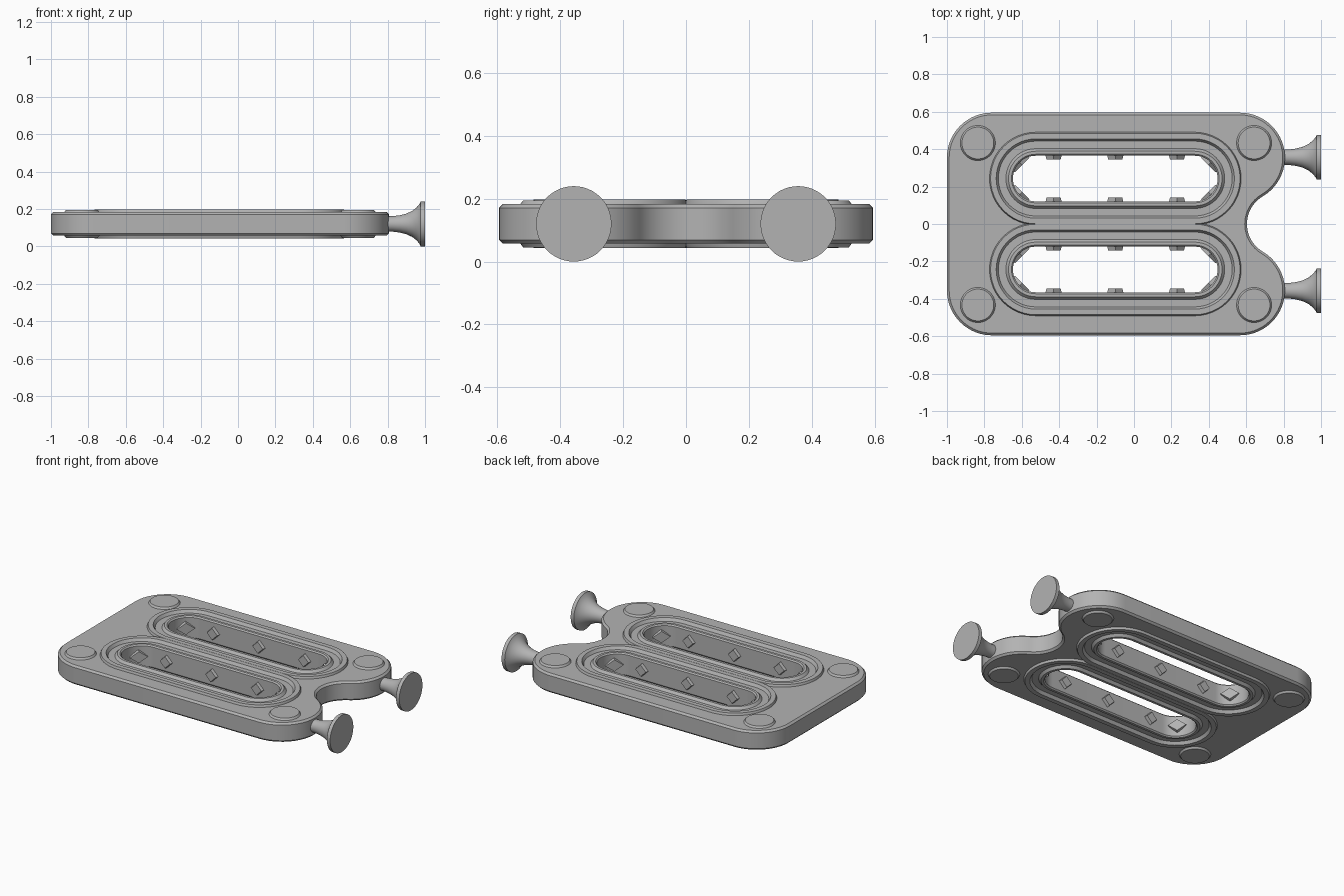
import bpy
import bmesh
from math import pi, cos, sin, atan2, hypot, radians
from mathutils import Matrix, Vector

cube = bpy.data.objects.get("Cube")
if cube:
    bpy.data.objects.remove(cube, do_unlink=True)

MID = 0.12            # height of the plate's middle plane
HALF = 0.063          # half thickness of the plate
SLOT_X, SLOT_Y, SLOT_L = -0.1, 0.243, 0.425

grey = bpy.data.materials.new("plain_grey")
grey.use_nodes = True
grey.diffuse_color = (0.45, 0.45, 0.45, 1)
grey.node_tree.nodes["Principled BSDF"].inputs["Base Color"].default_value = grey.diffuse_color


def finish(bm, name, matrix=Matrix(), angle=30):
    """Turn a bmesh into a shaded, coloured object."""
    bmesh.ops.remove_doubles(bm, verts=bm.verts, dist=1e-5)
    bmesh.ops.recalc_face_normals(bm, faces=bm.faces)
    bm.transform(matrix)
    mesh = bpy.data.meshes.new(name)
    bm.to_mesh(mesh)
    bm.free()
    mesh.materials.append(grey)
    obj = bpy.data.objects.new(name, mesh)
    bpy.context.collection.objects.link(obj)
    bpy.ops.object.select_all(action='DESELECT')
    obj.select_set(True)
    bpy.context.view_layer.objects.active = obj
    bpy.ops.object.shade_smooth_by_angle(angle=radians(angle))
    return obj


def loft(bm, loops, closed=False):
    """Join equal loops of points with quads."""
    rows = [[bm.verts.new(p) for p in loop] for loop in loops]
    pairs = list(zip(rows, rows[1:]))
    if closed:
        pairs.append((rows[-1], rows[0]))
    n = len(rows[0])
    for a, b in pairs:
        for i in range(n):
            j = (i + 1) % n
            bm.faces.new((a[i], a[j], b[j], b[i]))


def arc(cx, cy, r, start, end, z=0.0, steps=24):
    angles = [start + (end - start) * i / steps for i in range(steps + 1)]
    return [Vector((cx + r * cos(a), cy + r * sin(a), z)) for a in angles]


def stadium(r, z, x=0.0, y=0.0, length=SLOT_L):
    return (arc(x + length, y, r, -pi / 2, pi / 2, z)
            + arc(x - length, y, r, pi / 2, 3 * pi / 2, z))


def circle(r, z):
    return arc(0, 0, r, 0, 2 * pi, z, 48)[:-1]


def outline(inset, z):
    """Rounded plate outline with a notch in its right end."""
    r, cy, right, left = 0.24, 0.355, 0.567, -0.76
    notch_x, notch_r = 0.776, 0.172
    a = atan2(cy, notch_x - right)
    r -= inset
    return (arc(right, cy, r, -a, pi / 2, z)
            + arc(left, cy, r, pi / 2, pi, z)
            + arc(left, -cy, r, pi, 3 * pi / 2, z)
            + arc(right, -cy, r, -pi / 2, a, z)
            + arc(notch_x, 0, notch_r + inset, pi + a, pi - a, z)[1:-1])


# Plate with chamfered rim and two slots
bm = bmesh.new()
chamfer = 0.012
loft(bm, [outline(chamfer, -HALF), outline(0, -HALF + chamfer),
          outline(0, HALF - chamfer), outline(chamfer, HALF)])
for side in (-1, 1):
    loft(bm, [stadium(0.22, z, SLOT_X, side * SLOT_Y) for z in (-HALF, HALF)])
for z in (-HALF, HALF):
    rim = [e for e in bm.edges if all(abs(v.co.z - z) < 1e-5 for v in e.verts)]
    bmesh.ops.triangle_fill(bm, edges=rim, use_beauty=True, normal=(0, 0, 1))
finish(bm, "plate", Matrix.Translation((0, 0, MID)))

# Grooved rings lining the slots: radius and height of the upper half
ring_half = [(0.25, 0.058), (0.242, 0.077), (0.212, 0.077), (0.2, 0.058),
             (0.16, 0.058), (0.146, 0.074), (0.13, 0.074), (0.122, 0.066)]
ring_profile = ring_half + [(r, -z) for r, z in reversed(ring_half)]
for side, label in ((-1, "front"), (1, "back")):
    bm = bmesh.new()
    loft(bm, [stadium(r, z) for r, z in ring_profile], closed=True)
    finish(bm, label + "_slot_ring", Matrix.Translation((SLOT_X, side * SLOT_Y, MID)))

    # Diamond teeth on the slot walls: position, facing angle, size, squash
    teeth = [(x, s * pi / 2, 0.046, 1.0) for x in (-0.33, 0, 0.33) for s in (-1, 1)]
    teeth += [(ex * SLOT_L, atan2(ey, ex), 0.066, 0.7) for ex in (-1, 1) for ey in (-1, 1)]
    for x, angle, size, squash in teeth:
        bm = bmesh.new()
        bmesh.ops.create_cone(bm, cap_ends=True, segments=4, radius1=size,
                              radius2=size * 0.82, depth=0.034)
        # cone axis turned to point from the wall to the slot's middle
        place = (Matrix.Translation((SLOT_X + x, side * SLOT_Y, MID))
                 @ Matrix.Rotation(angle, 4, 'Z')
                 @ Matrix.Translation((0.119, 0, 0))
                 @ Matrix.Diagonal((1, 1, squash, 1))
                 @ Matrix.Rotation(-pi / 2, 4, 'Y'))
        finish(bm, label + "_tooth", place)

# Round corner pads, standing out above and below
pad = [(0, -0.075), (0.085, -0.075), (0.096, -0.06),
       (0.096, 0.06), (0.085, 0.075), (0, 0.075)]
for x in (-0.835, 0.642):
    for y in (-0.433, 0.433):
        bm = bmesh.new()
        loft(bm, [circle(r, z) for r, z in pad])
        finish(bm, "corner_pad", Matrix.Translation((x, y, MID)))

# Flared knobs on the right end
knob = [(0, 0.78), (0.041, 0.78), (0.041, 0.825), (0.046, 0.865), (0.055, 0.9),
        (0.07, 0.932), (0.09, 0.957), (0.108, 0.971), (0.12, 0.977),
        (0.12, 1.0), (0, 1.0)]
for y in (-0.357, 0.357):
    bm = bmesh.new()
    loft(bm, [circle(r, z) for r, z in knob])
    finish(bm, "knob", Matrix.Translation((0, y, MID)) @ Matrix.Rotation(pi / 2, 4, 'Y'))
